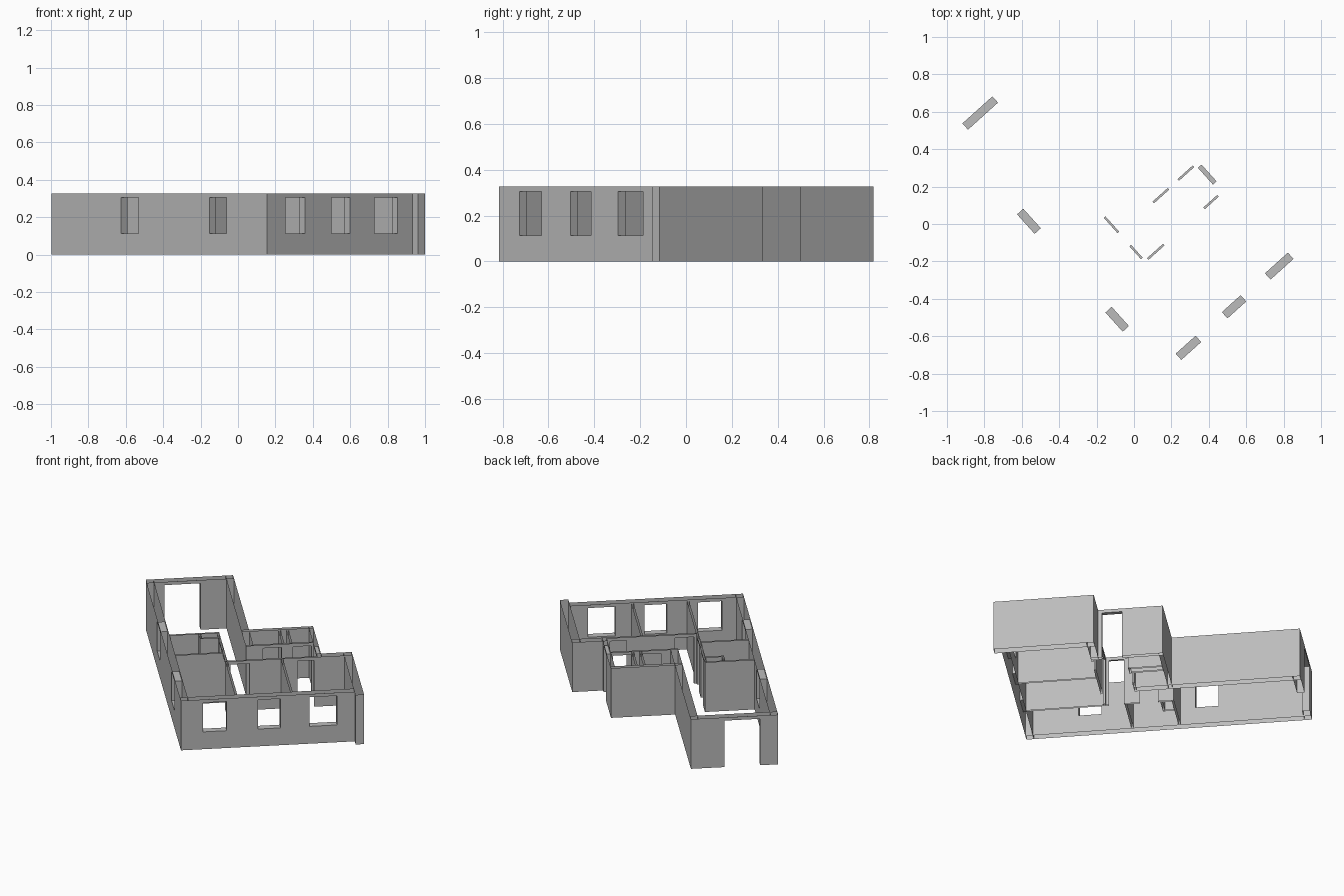
import bpy, bmesh, math
from mathutils import Matrix

if "Cube" in bpy.data.objects:
    bpy.data.objects.remove(bpy.data.objects["Cube"], do_unlink=True)

HEIGHT, SILL, HEAD = 0.327, 0.114, 0.306
THICK, THIN = 0.045, 0.012

# The plan is drawn square in (u, v), then turned and moved into place
PLACE = Matrix.Translation((0.155, -0.815, 0)) @ Matrix.Rotation(math.radians(42), 4, 'Z')

plaster = bpy.data.materials.new("wall_grey")
plaster.use_nodes = True
GREY = (0.5, 0.5, 0.5, 1)
plaster.diffuse_color = GREY
plaster.node_tree.nodes["Principled BSDF"].inputs["Base Color"].default_value = GREY


def window(a, b):
    return (a, b, SILL, HEAD)


def door(a, b):
    return (a, b, 0, HEAD)


def wall(name, axis, start, end, near, thick, openings=(), cap_start=False):
    """Hollow wall, open above and below, along u or v, with lined openings."""
    bm = bmesh.new()
    far = near + thick

    def point(s, t, z):
        return bm.verts.new((s, t, z) if axis == 'u' else (t, s, z))

    def quad(*corners):
        bm.faces.new([point(*c) for c in corners])

    ss = sorted({start, end, *[e for o in openings for e in o[:2]]})
    zs = sorted({0, HEIGHT, *[e for o in openings for e in o[2:]]})

    def is_open(i, k):
        if not (0 <= i < len(ss) - 1 and 0 <= k < len(zs) - 1):
            return False
        s, z = (ss[i] + ss[i + 1]) / 2, (zs[k] + zs[k + 1]) / 2
        return any(a < s < b and lo < z < hi for a, b, lo, hi in openings)

    for i in range(len(ss) - 1):
        for k in range(len(zs) - 1):
            if is_open(i, k):
                continue
            a, b, lo, hi = ss[i], ss[i + 1], zs[k], zs[k + 1]
            quad((a, near, lo), (b, near, lo), (b, near, hi), (a, near, hi))
            quad((a, far, lo), (a, far, hi), (b, far, hi), (b, far, lo))
            # Linings around the openings
            if is_open(i + 1, k):
                quad((b, near, lo), (b, far, lo), (b, far, hi), (b, near, hi))
            if is_open(i - 1, k) or (cap_start and i == 0):
                quad((a, far, lo), (a, near, lo), (a, near, hi), (a, far, hi))
            if is_open(i, k + 1):
                quad((a, near, hi), (b, near, hi), (b, far, hi), (a, far, hi))
            if is_open(i, k - 1):
                quad((a, far, lo), (b, far, lo), (b, near, lo), (a, near, lo))

    if axis == 'v':
        bmesh.ops.reverse_faces(bm, faces=bm.faces)
    bmesh.ops.remove_doubles(bm, verts=bm.verts, dist=1e-5)
    mesh = bpy.data.meshes.new(name)
    bm.transform(PLACE)
    bm.to_mesh(mesh)
    bm.free()
    mesh.materials.append(plaster)
    obj = bpy.data.objects.new(name, mesh)
    bpy.context.collection.objects.link(obj)


# Outer walls
wall("bedroom_window_wall", 'u', 0, 1.046, 0, THICK,
     [window(0.132, 0.275), window(0.464, 0.599), window(0.774, 0.939)])
wall("long_window_wall", 'v', 0, 1.723, 0, THICK,
     [window(0.322, 0.46), window(1.026, 1.166)])
wall("terrace_wall", 'u', 0, 0.525, 1.723 - THICK, THICK, [door(0.108, 0.324)])
wall("living_room_side_wall", 'v', 0.72, 1.723, 0.525 - THICK, THICK, cap_start=True)
wall("bedroom_end_wall", 'v', -0.045, 0.56, 1.046, 0.05, cap_start=True)
wall("entrance_return_wall", 'u', 0.885, 1.096, 0.515, THICK)
wall("entrance_wall", 'v', 0.515, 0.95, 0.885, 0.026, [door(0.583, 0.704)])
wall("bathroom_outer_wall", 'u', 0.48, 0.911, 0.925, 0.025)

# Inner walls
wall("hall_room_wall", 'v', THICK, 0.936, 0.332, THIN,
     [door(0.545, 0.637), door(0.732, 0.842)])
wall("hall_bedroom_wall", 'u', 0.332, 0.885, 0.515, THIN,
     [door(0.36, 0.475), door(0.765, 0.865)])
wall("hall_bathroom_wall", 'u', 0.48, 0.885, 0.72, THIN,
     [door(0.583, 0.693), door(0.763, 0.873)])
wall("bedroom_partition", 'v', THICK, 0.515, 0.665, THIN)
wall("kitchen_partition", 'u', THICK, 0.332, 0.64, THIN)
wall("living_room_partition", 'u', THICK, 0.344, 0.924, THIN)
for side, u in (("left", 0.7), ("right", 0.748)):
    wall("bathroom_partition_" + side, 'v', 0.732, 0.925, u, THIN)

# Service shaft in the kitchen corner
wall("shaft_front", 'u', 0.22, 0.332, 0.855, THIN)
wall("shaft_side", 'v', 0.855, 0.924, 0.22, THIN)
